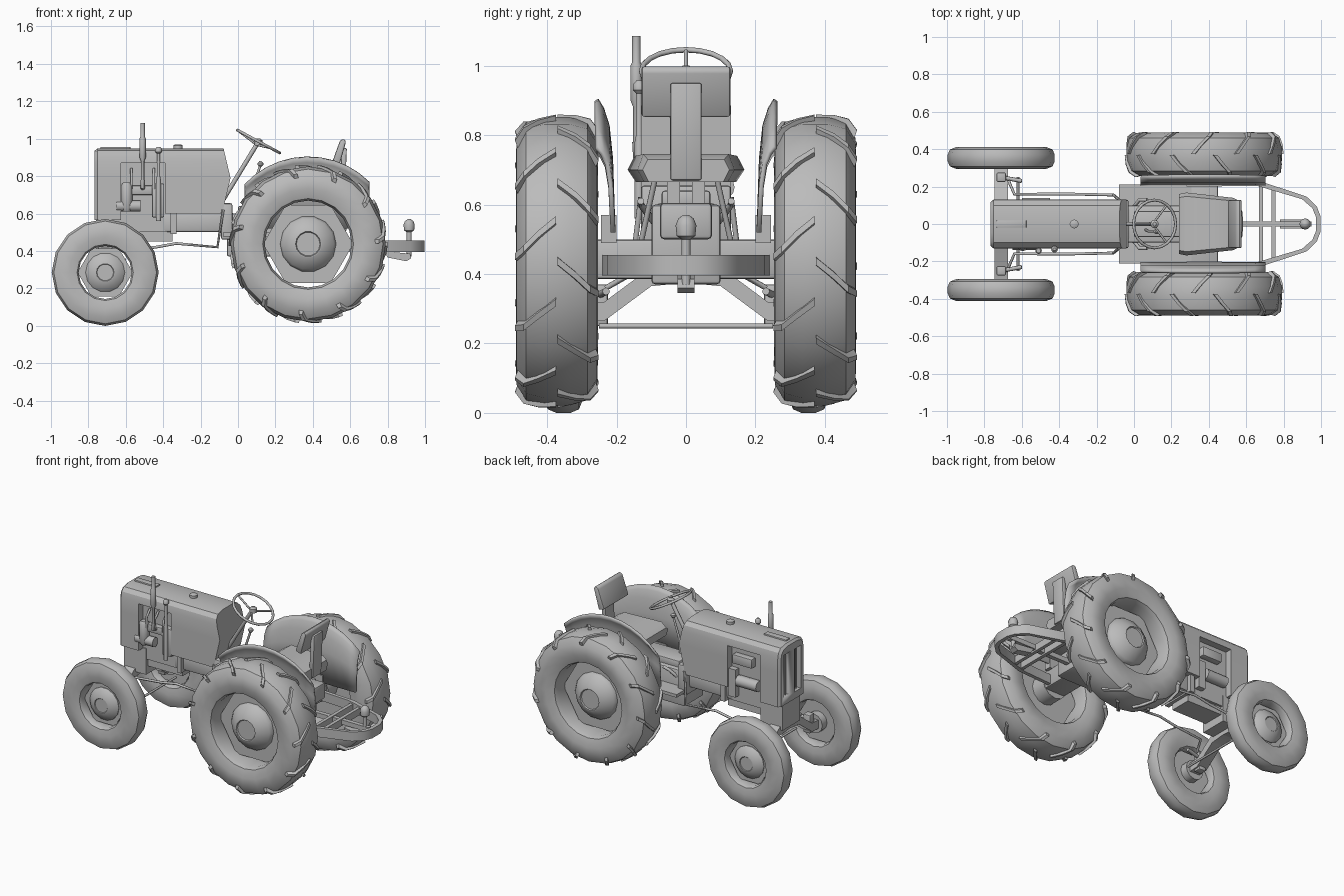
import bpy, bmesh
from math import sin, cos, pi, radians
from mathutils import Vector

if "Cube" in bpy.data.objects:
    bpy.data.objects.remove(bpy.data.objects["Cube"])

grey = bpy.data.materials.new("plain grey")
grey.use_nodes = True
grey.diffuse_color = (0.5, 0.5, 0.5, 1)
grey.node_tree.nodes["Principled BSDF"].inputs["Base Color"].default_value = (0.5, 0.5, 0.5, 1)


def add_object(name, bm, angle=35):
    bmesh.ops.recalc_face_normals(bm, faces=bm.faces)
    me = bpy.data.meshes.new(name)
    bm.to_mesh(me)
    bm.free()
    me.materials.append(grey)
    me.shade_smooth()
    me.set_sharp_from_angle(angle=radians(angle))
    ob = bpy.data.objects.new(name, me)
    bpy.context.collection.objects.link(ob)
    return ob


def loft(name, rings, bevel=0, closed=False, angle=35):
    """Join equal rings of points with quads and cap the ends."""
    bm = bmesh.new()
    vs = [[bm.verts.new(p) for p in ring] for ring in rings]
    n = len(vs[0])
    pairs = list(zip(vs, vs[1:])) + ([(vs[-1], vs[0])] if closed else [])
    for a, b in pairs:
        for i in range(n):
            bm.faces.new((a[i], a[(i + 1) % n], b[(i + 1) % n], b[i]))
    if not closed:
        bm.faces.new(vs[0])
        bm.faces.new(vs[-1])
    if bevel:
        bmesh.ops.bevel(bm, geom=bm.edges[:], offset=bevel, segments=2, profile=0.5, affect='EDGES')
    return add_object(name, bm, angle)


def box(name, x, y, z, bevel=0):
    return loft(name, [[(a, y[0], z[0]), (a, y[1], z[0]), (a, y[1], z[1]), (a, y[0], z[1])] for a in x], bevel)


def prism(name, pts, y, bevel=0):
    return loft(name, [[(px, v, pz) for px, pz in pts] for v in y], bevel)


def lathe(name, profile, centre, axis='z', segs=12, side=1, closed=False, phase=0):
    """Spin (radius, offset) pairs around an axis."""
    rings = []
    for r, h in profile:
        ring = []
        for i in range(segs):
            a = 2 * pi * i / segs + phase
            p = (r * cos(a), side * h, r * sin(a)) if axis == 'y' else (r * cos(a), r * sin(a), h)
            if axis == 'x':
                p = (h, r * cos(a), r * sin(a))
            ring.append(Vector(centre) + Vector(p))
        rings.append(ring)
    return loft(name, rings, closed=closed, angle=40)


def rod(name, pts, r, cyclic=False, res=2):
    cu = bpy.data.curves.new(name, 'CURVE')
    cu.dimensions = '3D'
    cu.bevel_depth, cu.bevel_resolution, cu.use_fill_caps = r, res, True
    sp = cu.splines.new('POLY')
    sp.points.add(len(pts) - 1)
    for p, co in zip(sp.points, pts):
        p.co = (*co, 1)
    sp.use_cyclic_u = cyclic
    tmp = bpy.data.objects.new(name + "_path", cu)
    me = bpy.data.meshes.new_from_object(tmp)
    bpy.data.objects.remove(tmp)
    bm = bmesh.new()
    bm.from_mesh(me)
    bpy.data.meshes.remove(me)
    return add_object(name, bm, 50)


# Wheels: tyre, dished disc with gaps at the rim, hub
def wheel(name, c, s, R, w, rim, segs, hub):
    k = R - rim
    tyre = [(rim, -.62 * w), (rim + .06 * k, -.85 * w), (rim + .35 * k, -w), (rim + .68 * k, -.98 * w),
            (rim + .92 * k, -.75 * w), (R, -.3 * w)]
    tyre += [(r, -o) for r, o in reversed(tyre)]
    lathe(name + "_tyre", tyre, c, 'y', segs, s, closed=True)
    lathe(name + "_disc", [(rim * 1.04, -.08 * w), (rim * 1.04, .08 * w)], c, 'y', 6, s)
    lathe(name + "_hub", [(hub, 0), (hub, .15 * w), (hub * .92, .3 * w), (hub * .5, .72 * w), (hub * .45, .72 * w),
                          (hub * .42, .66 * w)], c, 'y', 14, s)
    lathe(name + "_inner_hub", [(hub * .6, -.9 * w), (hub * .6, 0)], c, 'y', 12, s)


def lugs(name, c, s, R, w, count):
    bm = bmesh.new()
    path = [(.02 * w, R, 0), (.45 * w, R * .99, .1), (.8 * w, R * .965, .2), (1.0 * w, R * .89, .25)]
    for i in range(count * 2):
        side = 1 if i % 2 else -1
        rings = []
        for y, r, da in path:
            a = pi * i / count + da
            corners = [(a - .04, r - .03, .9), (a + .04, r - .03, .9), (a + .025, r + .01, 1.02), (a - .025, r + .01, 1.02)]
            rings.append([bm.verts.new((c[0] - q * cos(t), c[1] + side * y * f, c[2] + q * sin(t)))
                          for t, q, f in corners])
        for p, q in zip(rings, rings[1:]):
            for j in range(4):
                bm.faces.new((p[j], p[(j + 1) % 4], q[(j + 1) % 4], q[j]))
        bm.faces.new(rings[0])
        bm.faces.new(rings[-1])
    add_object(name, bm, 30)


for s, label in ((1, "left"), (-1, "right")):
    rear, front = (.375, s * .372, .437), (-.71, s * .353, .285)
    wheel(label + "_rear_wheel", rear, s, .415, .118, .232, 20, .15)
    lugs(label + "_rear_lugs", rear, s, .415, .118, 11)
    wheel(label + "_front_wheel", front, s, .286, .06, .142, 16, .105)

    # Mudguard: plate flaring outwards at the top
    bm = bmesh.new()
    grid = []
    for i in range(11):
        a = radians(45 + 9.2 * i)
        x, z = .375 + .465 * cos(a), .44 + .465 * sin(a)
        grid.append([bm.verts.new((x, s * y, .52 + (z - .52) * t))
                     for t, y in ((0, .203), (.55, .21), (.8, .22), (.93, .236), (1, .252))])
    for p, q in zip(grid, grid[1:]):
        for j in range(4):
            bm.faces.new((p[j], p[j + 1], q[j + 1], q[j]))
    guard = add_object(label + "_mudguard", bm)
    guard.modifiers.new("thickness", 'SOLIDIFY').thickness = .014
    box(label + "_mudguard_foot", (.28, .47), (s * .2, s * .245), (.49, .57))

    # Front axle half, stub and steering rods
    loft(label + "_front_axle", [[(x, s * y, z + d) for x, d in ((-.745, -.025), (-.675, -.025), (-.675, .03), (-.745, .03))]
                                 for y, z in ((0, .4), (.1, .39), (.235, .29), (.33, .285))])
    box(label + "_kingpin", (-.735, -.685), (s * .225, s * .275), (.25, .37), .008)
    rod(label + "_drag_link", [(-.67, s * .23, .36), (-.64, s * .16, .4), (-.44, s * .16, .42), (-.33, s * .16, .44),
                               (-.11, s * .155, .42), (-.08, s * .13, .62)], .008)
    rod(label + "_steering_arm", [(-.71, s * .25, .34), (-.6, s * .23, .35)], .011)

    # Controls and seat stays
    rod(label + "_pedal", [(-.02, s * .07, .52), (.03, s * .13, .6), (.07, s * .13, .61)], .01)
    rod(label + "_seat_stay", [(.28, s * .13, .49), (.33, s * .09, .67)], .008)
    box(label + "_seat_post", (.36, .44), (s * .018, s * .055), (.58, .68))

rod("tie_rod", [(-.62, -.25, .25), (-.62, .25, .25)], .007)

# Bonnet sections sharing one arched outline
arch = [(.13, .79), (.13, .88), (.122, .915), (.1, .938), (.05, .948)]


def bonnet(name, x0, x1, zb, slant=None, nose=0):
    half = [(.13, zb)] + [p for p in arch if p[1] > zb]
    pts = half + [(-y, z) for y, z in reversed(half)]
    rear = lambda z: x1 + (0 if not slant else slant * abs(z - .79) / .17)
    rings = [[(x0, y, z) for y, z in pts], [(rear(z), y, z) for y, z in pts]]
    if nose:
        rings.insert(0, [(x0 - nose, y * .9, z - .012 * (z > .8)) for y, z in pts])
    return loft(name, rings, angle=30)


shell = bonnet("radiator_shell", -.752, -.625, .565, nose=.014)
for y in (-.055, .055):
    cut = box("grille_cutter", (-.8, -.735), (y - .033, y + .033), (.61, .89))
    mod = shell.modifiers.new("grille", 'BOOLEAN')
    mod.object, mod.solver = cut, 'EXACT'
    cut.hide_render = True
    cut.hide_set(True)
    for i in (-1, 0, 1):
        rod("grille_bar", [(-.742, y + i * .016, .61), (-.742, y + i * .016, .89)], .004, res=1)
bonnet("bonnet_top", -.63, -.385, .87)
bonnet("bonnet_rear", -.39, -.04, .6, slant=-.04)
box("bonnet_rib", (-.735, -.575), (-.02, .02), (.94, .957), .004)
lathe("fuel_cap", [(.024, .94), (.024, .965), (.015, .97)], (-.32, 0, 0))

# Engine and its fittings
box("engine_block", (-.63, -.38), (-.085, .085), (.5, .875))
box("sump", (-.6, -.35), (-.07, .07), (.45, .51))
box("manifold", (-.6, -.4), (-.12, -.08), (.7, .75), .008)
box("pump_body", (-.46, -.395), (-.125, -.08), (.58, .76), .006)
lathe("air_cleaner", [(.02, .61), (.03, .63), (.03, .75), (.02, .765)], (-.595, -.115, 0))
lathe("starter", [(.03, -.65), (.03, -.52)], (0, -.11, .64), 'x')
for x in (-.57, -.51, -.45):
    rod("fuel_line", [(x, -.09, .84), (x, -.125, .8), (x, -.125, .73)], .007)
box("left_filter", (-.56, -.42), (.08, .125), (.76, .82), .006)
lathe("dynamo", [(.035, -.6), (.035, -.45)], (0, .105, .65), 'x')
box("left_side_cover", (-.44, -.39), (.08, .12), (.54, .72))
lathe("exhaust", [(.009, .74), (.009, .88), (.017, .9), (.017, 1.0), (.012, 1.01), (.012, 1.085)], (-.51, -.143, 0))
rod("exhaust_elbow", [(-.51, -.09, .73), (-.51, -.143, .74), (-.51, -.143, .78)], .012)
lathe("breather", [(.013, .56), (.013, .78), (.009, .8), (.009, .92), (.018, .93), (.018, .945), (.008, .957)],
      (-.425, -.135, 0))

# Chassis, gearbox and rear axle
box("clutch_housing", (-.4, -.02), (-.09, .09), (.5, .605), .015)
box("clutch_rib", (-.36, -.33), (-.115, .115), (.49, .61))
box("front_chassis", (-.76, -.6), (-.09, .09), (.4, .57))
box("gearbox", (-.06, .5), (-.1, .1), (.37, .6), .012)
box("bell_housing", (-.09, -.03), (-.13, .13), (.46, .655), .01)
box("gearbox_cover", (0, .3), (-.07, .07), (.59, .64), .008)
box("hydraulic_housing", (.45, .58), (-.075, .075), (.5, .605), .012)
box("footplate", (-.08, .44), (-.21, .21), (.478, .498))
box("rear_axle", (.3, .45), (-.28, .28), (.385, .5), .012)

# Steering column and wheel
tilt = Vector((.115, 0, -.062)).normalized()
hub = Vector((.11, 0, .985))
ring = [hub + .128 * (cos(a) * tilt + sin(a) * Vector((0, 1, 0))) for a in (2 * pi * i / 20 for i in range(20))]
rod("steering_wheel", ring, .008, True)
for i in (3, 10, 17):
    rod("steering_spoke", [hub - Vector((.01, 0, .018)), ring[i]], .006)
rod("steering_column", [(-.1, 0, .64), hub], .012)
lathe("steering_boss", [(.022, .965), (.022, .99), (.01, 1.0)], (.11, 0, 0))
rod("gear_lever", [(.06, -.03, .62), (.08, -.04, .74), (.12, -.04, .86)], .007)
lathe("gear_knob", [(.006, .85), (.015, .86), (.015, .87), (.006, .88)], (.12, -.04, 0))

# Seat
loft("seat_pan", [[(x, y * w, z) for y, z in ((-.86, .665), (.86, .665), (1, .7), (.88, zt), (-.88, zt), (-1, .7))]
                  for x, w, zt in ((.24, .16, .715), (.28, .168, .74), (.53, .14, .745), (.56, .125, .73))])
prism("seat_back", [(.5, .865), (.54, .85), (.578, .985), (.565, 1.0), (.545, .99)], (-.128, .128), .008)
prism("seat_spine", [(.54, .67), (.57, .67), (.582, .95), (.555, .95)], (-.045, .045), .006)

# Rear drawbar frame and hitch
loop = [(.42, .23), (.67, .215), (.91, .14), (.965, .09), (.985, .04)]
loop += [(x, -y) for x, y in reversed(loop)]
loft("drawbar_frame", [[(x + dx, y * (1 - dy), z) for dx, dy, z in
                        ((-.012, .05, .395), (.012, -.05, .395), (.012, -.05, .455), (-.012, .05, .455))] for x, y in loop])
for x in (.68, .745):
    box("drawbar_crossbar", (x - .011, x + .011), (-.2, .2), (.4, .445))
box("drawbar_tongue", (.48, .95), (-.014, .014), (.41, .44))
lathe("hitch_pin", [(.013, .37), (.013, .5), (.027, .51), (.03, .54), (.022, .56), (.008, .57)], (.915, 0, 0))
prism("hitch_hook", [(.78, .4), (.8, .365), (.9, .345), (.925, .36), (.92, .385), (.82, .395)], (-.025, .025))
